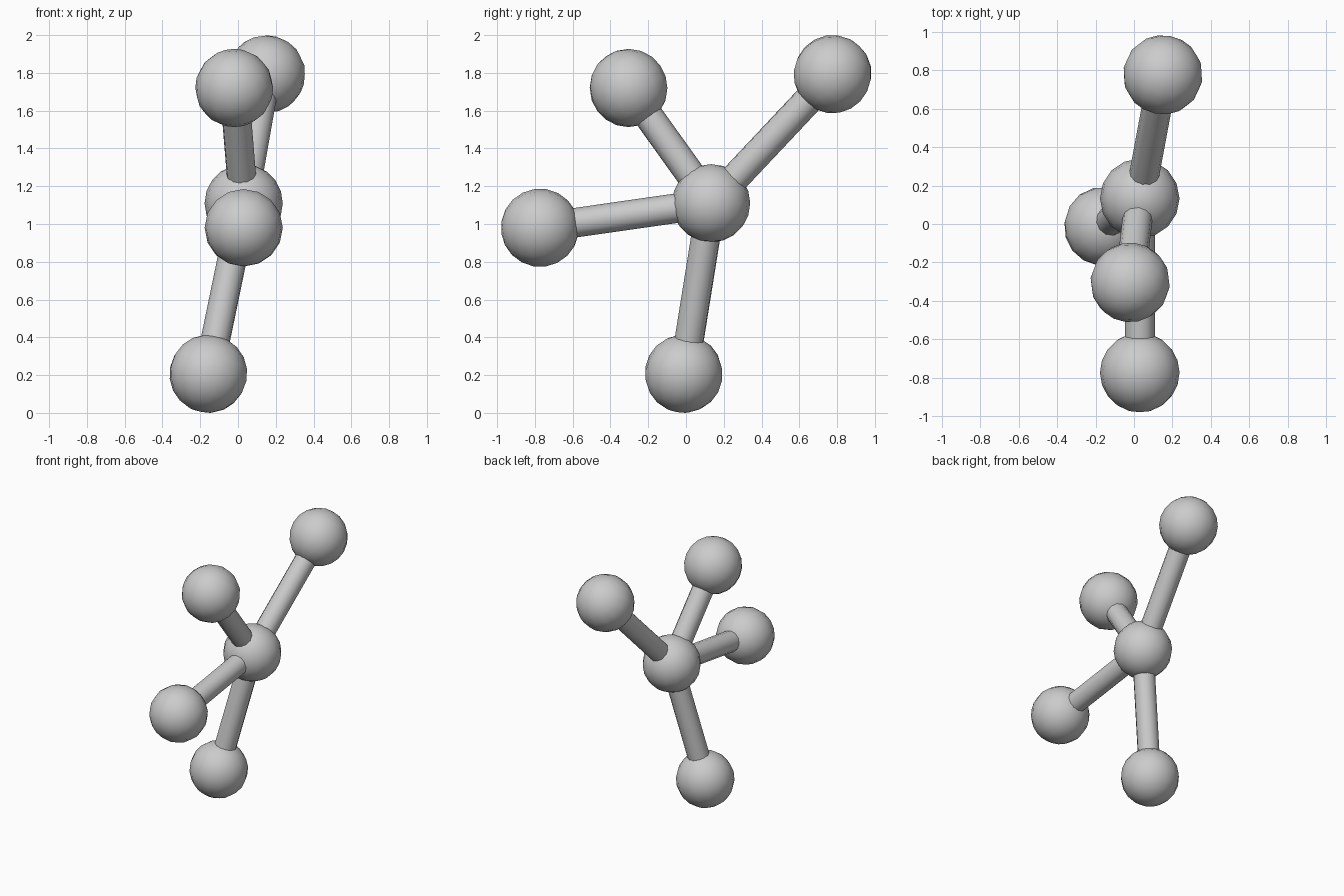
import bpy
from mathutils import Vector

if "Cube" in bpy.data.objects:
    bpy.data.objects.remove(bpy.data.objects["Cube"])

BALL_R = 0.207
ROD_R = 0.078
HUB = Vector((0.03, 0.133, 1.11))
TIPS = {
    "upper_back": Vector((0.15, 0.776, 1.793)),
    "upper_front": Vector((-0.02, -0.304, 1.72)),
    "front": Vector((0.03, -0.773, 0.98)),
    "lower": Vector((-0.157, -0.012, 0.207)),
}


def smooth(name):
    ob = bpy.context.object
    ob.name = name
    bpy.ops.object.shade_smooth_by_angle(angle=1.05)
    return ob


def ball(name, centre, axis):
    bpy.ops.mesh.primitive_uv_sphere_add(
        segments=16, ring_count=10, radius=BALL_R, location=centre,
        rotation=axis.to_track_quat('Z', 'Y').to_euler())
    return smooth(name)


def rod(name, a, b):
    # ends stop just inside the balls
    d = (b - a).normalized()
    a, b = a + d * 0.15, b - d * 0.15
    bpy.ops.mesh.primitive_cylinder_add(
        vertices=12, radius=ROD_R, depth=(b - a).length,
        location=(a + b) / 2, end_fill_type='NOTHING',
        rotation=d.to_track_quat('Z', 'Y').to_euler())
    return smooth(name)


# central ball
ball("centre_ball", HUB, Vector((0, 0, 1)))

# four arms, each a rod and an end ball
for label, tip in TIPS.items():
    rod(label + "_rod", HUB, tip)
    ball(label + "_ball", tip, tip - HUB)
